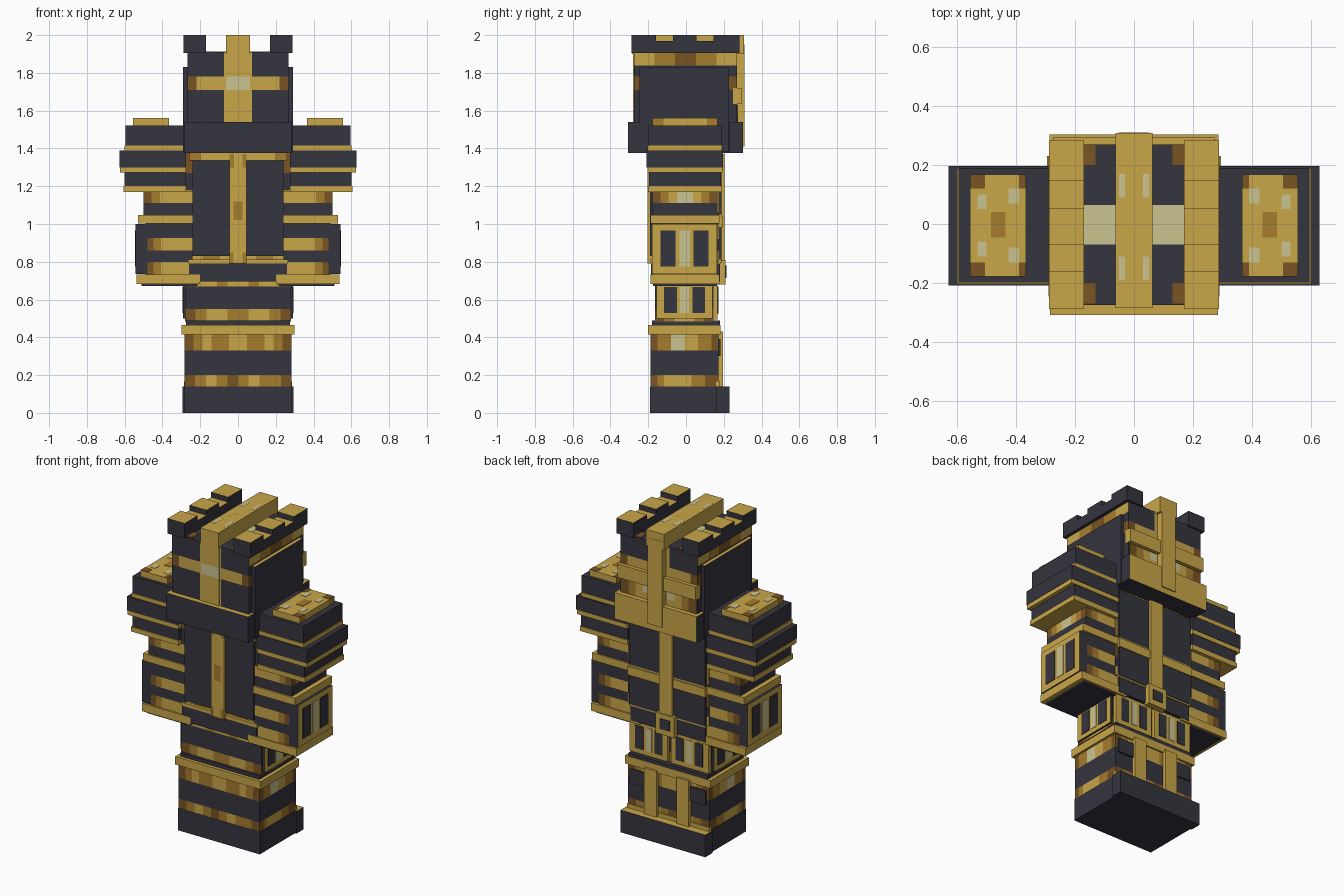
import bpy
import bmesh
from mathutils import Vector

cube = bpy.data.objects.get("Cube")
if cube:
    bpy.data.objects.remove(cube, do_unlink=True)

# Palette: one letter per flat colour
PALETTE = {
    "D": ("dark slate", (0.036, 0.035, 0.050)),
    "G": ("gold", (0.58, 0.38, 0.066)),
    "M": ("bronze", (0.38, 0.20, 0.027)),
    "B": ("brown", (0.19, 0.088, 0.017)),
    "P": ("pale gold", (0.60, 0.55, 0.28)),
}
KEYS = list(PALETTE)
MATS = []
for label, rgb in PALETTE.values():
    m = bpy.data.materials.new(label)
    m.use_nodes = True
    m.diffuse_color = (*rgb, 1)
    bsdf = m.node_tree.nodes["Principled BSDF"]
    bsdf.inputs["Base Color"].default_value = (*rgb, 1)
    bsdf.inputs["Roughness"].default_value = 0.8
    MATS.append(m)


def block(name, x, y, z, col="D", bands=None, top=None, back=None, outer=None, pair=False):
    """Box with optional bands (top height, front pattern, side pattern)."""
    bands = bands or [(z[1], col, col)]
    bm = bmesh.new()
    bmesh.ops.create_cube(bm, size=1)
    for v in bm.verts:
        v.co = [r[0] + (c + 0.5) * (r[1] - r[0]) for c, r in zip(v.co, (x, y, z))]
    cuts = {(2, round(b[0], 4)) for b in bands[:-1]}
    for _, front, side in bands:
        for axis, r, pat in ((0, x, front), (1, y, side)):
            cuts |= {(axis, round(r[0] + (r[1] - r[0]) * i / len(pat), 4))
                     for i in range(1, len(pat))}
    for axis, pos in sorted(cuts):
        n = Vector([float(axis == i) for i in range(3)])
        bmesh.ops.bisect_plane(bm, geom=bm.verts[:] + bm.edges[:] + bm.faces[:],
                               plane_co=n * pos, plane_no=n)
    bm.normal_update()
    for f in bm.faces:
        c, n = f.calc_center_median(), f.normal
        if abs(n.z) > 0.5:
            key = (top or col) if n.z > 0 else col
        elif back and n.y > 0.5:
            key = back
        elif outer and n.x > 0.5:
            key = outer
        else:
            band = next((b for b in bands if c.z < b[0]), bands[-1])
            axis, r, pat = (0, x, band[1]) if abs(n.y) > 0.5 else (1, y, band[2])
            t = (c[axis] - r[0]) / (r[1] - r[0])
            key = pat[min(int(t * len(pat)), len(pat) - 1)]
        f.material_index = KEYS.index(key)
    mesh = bpy.data.meshes.new(name)
    bm.to_mesh(mesh)
    bm.free()
    for m in MATS:
        mesh.materials.append(m)
    ob = bpy.data.objects.new(name, mesh)
    bpy.context.collection.objects.link(ob)
    if pair:
        ob.modifiers.new("mirror", "MIRROR")
    return ob


def side_panel(name, x, y, z):
    """Framed panel on the outer side with two dark windows and a pale middle."""
    block(name, x, y, z, "D", outer="G", pair=True)
    w, h = y[1] - y[0], z[1] - z[0]
    face = (x[1] - 0.002, x[1] + 0.003)
    zr = (z[0] + 0.15 * h, z[1] - 0.13 * h)
    for i, (a, b, c) in enumerate(((0.13, 0.36, "D"), (0.64, 0.87, "D"), (0.42, 0.58, "P"))):
        block(f"{name}_inlay_{i}", face, (y[0] + a * w, y[0] + b * w), zr, c, pair=True)


# Feet and lower legs
block("feet", (-.285, .285), (-.19, .17), (0, .14))
block("toe_plate", (-.295, .295), (.16, .23), (0, .14), top="G")
block("lower_legs", (-.283, .283), (-.188, .172), (.135, .42), bands=[
    (.2, "BMGMBMGMMB", "BMGGGGMMBB"),
    (.33, "D", "D"),
    (.42, "BMGMMGGMMGMB", "BMMPPGGMMB")])
block("shin_strip", (.07, .155), (.16, .195), (.14, .43), "G", pair=True)
block("shin_trim", (-.285, .285), (.16, .18), (.14, .165), "G")
block("shin_cap", (.155, .265), (.16, .182), (.3, .39), "D", pair=True)
block("knee_trim", (-.298, .298), (-.2, .182), (.415, .465), "G")
block("knee_ledge", (-.275, .275), (-.18, .18), (.46, .488))

# Thighs with windowed panels
block("thighs", (-.28, .28), (-.165, .145), (.485, .7), bands=[
    (.55, "BMGGMMGGMB", "BMGGMB"), (.67, "D", "D"), (.7, "BGGMGGMGGB", "BMGGMB")])
side_panel("thigh_panel", (.27, .292), (-.155, .14), (.5, .69))
block("thigh_back_panel", (.012, .275), (.13, .168), (.495, .69), "G", pair=True)
for i, (a, b, c) in enumerate(((.045, .1, "D"), (.18, .235, "D"), (.12, .16, "P"))):
    block(f"thigh_back_inlay_{i}", (a, b), (.166, .171), (.525, .67), c, pair=True)

# Hips and buckle
block("hips", (-.26, .26), (-.185, .18), (.695, .8))
block("hip_trim", (-.265, .265), (-.188, .185), (.79, .812), "G")
block("buckle", (-.065, .065), (.17, .21), (.68, .81), "G")
block("buckle_inlay", (-.035, .035), (.208, .214), (.715, .78), "D")

# Torso
block("torso", (-.283, .283), (-.17, .175), (.8, 1.4), bands=[
    (.86, "GMGGMG", "G"), (.92, "D", "D"), (1.0, "BGGGGB", "G"),
    (1.06, "D", "D"), (1.18, "MGGGGM", "G"), (1.27, "D", "D"), (1.4, "BGGGGB", "G")])
block("chest_plate", (-.24, .24), (-.19, -.15), (.83, 1.335))
block("chest_trim", (-.26, .26), (-.198, -.15), (1.335, 1.375), bands=[(1.375, "MGGGGGGM", "G")], col="G")
block("chest_strip", (-.045, .045), (-.205, -.15), (.79, 1.37), "G", bands=[
    (.85, "MGGM", "G"), (1.02, "G", "G"), (1.12, "GMMG", "G"), (1.3, "G", "G"), (1.37, "MGGM", "M")])
block("back_plate", (-.265, .265), (.15, .188), (.8, 1.36), bands=[
    (.985, "D", "D"), (1.05, "G", "G"), (1.36, "D", "D")])
block("back_trim", (-.27, .27), (.15, .195), (.985, 1.04), "G")
block("back_strip", (-.045, .045), (.15, .203), (.79, 1.37), "G")

# Shoulders: stacked dark slabs with gold trims, from the top down
block("shoulder_cap", (.365, .555), (-.178, .168), (1.52, 1.56), "G",
      bands=[(1.56, "GGGG", "MGGGGM")], pair=True)
for i, (a, b, c, d, col) in enumerate((
        (.505, .555, .12, .168, "B"), (.505, .555, -.178, -.13, "B"),
        (.365, .39, .12, .168, "B"), (.365, .39, -.178, -.13, "B"),
        (.435, .485, -.045, .04, "M"),
        (.39, .425, .07, .12, "P"), (.39, .425, -.13, -.08, "P"),
        (.5, .53, .05, .1, "P"), (.5, .53, -.11, -.06, "P"))):
    block(f"shoulder_cap_inlay_{i}", (a, b), (c, d), (1.558, 1.562), col, pair=True)
for name, x1, y0, y1, z0, z1, col in (
        ("shoulder_block", .595, -.198, .188, 1.415, 1.522, "D"),
        ("shoulder_trim_upper", .6, -.203, .19, 1.39, 1.415, "G"),
        ("shoulder_slab_middle", .628, -.208, .196, 1.3, 1.388, "D"),
        ("shoulder_trim_middle", .626, -.205, .193, 1.272, 1.302, "G"),
        ("shoulder_slab_lower", .6, -.195, .186, 1.198, 1.273, "D"),
        ("shoulder_trim_lower", .607, -.2, .19, 1.17, 1.2, "G")):
    block(name, (.275, x1), (y0, y1), (z0, z1), col, pair=True)

# Arms and gauntlets
block("upper_arm", (.24, .5), (-.178, .168), (1.04, 1.175), bands=[
    (1.11, "D", "D"), (1.175, "GGGGMB", "BMGPPGMB")], pair=True)
block("elbow_trim", (.235, .53), (-.188, .178), (1.002, 1.048), "G", pair=True)
block("forearm", (.24, .49), (-.178, .168), (.72, 1.005), bands=[
    (.8, "GGGGMB", "G"), (.86, "D", "D"), (.925, "GGGGMB", "G"), (1.005, "D", "D")], pair=True)
side_panel("gauntlet_panel", (.48, .543), (-.18, .165), (.735, 1.0))
block("wrist_trim", (.2, .538), (-.188, .178), (.682, .732), "G", pair=True)
block("fist", (.215, .51), (-.175, .165), (.672, .69), pair=True)

# Head
block("head", (-.268, .268), (-.275, .27), (1.375, 1.91), bands=[
    (1.54, "DDDDMGMDDDD", "D"),
    (1.71, "DDDDGGGDDDD", "D"),
    (1.78, "BGGGGPGGGGB", "BMGGPPGGMB"),
    (1.84, "DDDDGGGDDDD", "D"),
    (1.91, "DDDDGGGDDDD", "GGMMBBMMGG")])
block("face_bar", (-.063, .063), (-.28, -.2), (1.53, 1.92), "G", bands=[
    (1.71, "G", "G"), (1.78, "P", "P"), (1.92, "G", "G")])
block("cheek_plate", (.25, .29), (-.245, .228), (1.38, 1.832), top="G", pair=True)
block("front_collar", (-.285, .285), (-.308, -.2), (1.375, 1.54), top="G")
block("back_collar", (-.287, .287), (.23, .303), (1.375, 1.54), top="G", back="G")
block("back_cross_bar", (-.272, .272), (.25, .293), (1.635, 1.72), "G")
block("back_head_strip", (-.05, .05), (.25, .31), (1.41, 1.95), "G")
block("back_head_patch", (.06, .26), (.26, .274), (1.54, 1.63), bands=[
    (1.58, "GGMB", "D"), (1.63, "PGMB", "B")], pair=True)

# Crown: pale band, rails with battlements, central crest
block("crown_band", (-.17, .17), (-.07, .065), (1.905, 1.914), "P")
block("crown_corner", (.13, .175), (.2, .268), (1.905, 1.914), "B", pair=True)
block("crown_corner_front", (.13, .175), (-.27, -.2), (1.905, 1.914), "B", pair=True)
block("crown_rail", (.17, .288), (-.288, .282), (1.905, 1.968), top="G", pair=True)
for i, (a, b) in enumerate(((-.288, -.16), (-.07, .055), (.145, .282))):
    block(f"battlement_{i}", (.17, .288), (a, b), (1.96, 2), top="G", pair=True)
block("crest", (-.063, .063), (-.285, .308), (1.9, 2), "G")
block("crest_inlay", (-.018, .018), (-.07, .07), (1.996, 2.0), "M")
for i, y in enumerate((-.15, .13)):
    block(f"crest_stud_{i}", (.03, .05), (y - .04, y + .04), (1.997, 2.001), "P", pair=True)
